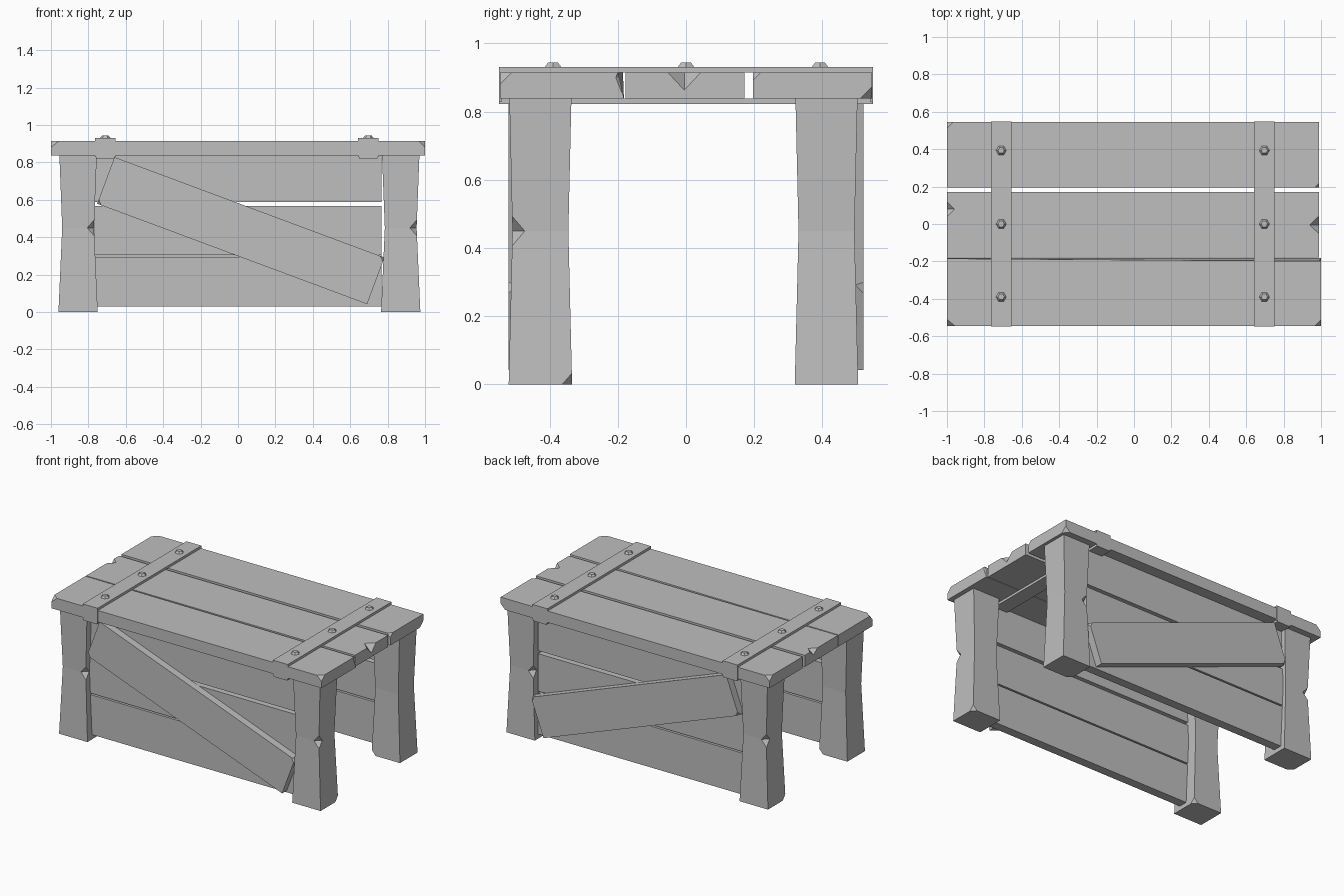
import bpy, bmesh, math
from mathutils import Matrix, Vector

cube = bpy.data.objects.get("Cube")
if cube:
    bpy.data.objects.remove(cube, do_unlink=True)

GREY = (0.52, 0.52, 0.52, 1)
grey = bpy.data.materials.new("plain grey")
grey.use_nodes = True
grey.diffuse_color = GREY
grey.node_tree.nodes["Principled BSDF"].inputs["Base Color"].default_value = GREY


def finish(name, bm):
    bmesh.ops.recalc_face_normals(bm, faces=bm.faces)
    mesh = bpy.data.meshes.new(name)
    bm.to_mesh(mesh)
    bm.free()
    obj = bpy.data.objects.new(name, mesh)
    bpy.context.collection.objects.link(obj)
    mesh.materials.append(grey)
    return obj


def add_box(bm, x, y, z):
    size = Vector((x[1] - x[0], y[1] - y[0], z[1] - z[0]))
    mid = Vector((x[0] + x[1], y[0] + y[1], z[0] + z[1])) / 2
    return bmesh.ops.create_cube(
        bm, size=1, matrix=Matrix.Translation(mid) @ Matrix.Diagonal(size).to_4x4())["verts"]


def box(name, x, y, z):
    bm = bmesh.new()
    add_box(bm, x, y, z)
    return finish(name, bm)


def chip(obj, cuts):
    """Knock octahedral nicks out of corners and edges: (position, outward signs, size)."""
    bm = bmesh.new()
    for pos, sign, size in cuts:
        place = Matrix.Translation(Vector(pos) + Vector(sign) * 0.002)
        bmesh.ops.create_uvsphere(bm, u_segments=4, v_segments=2, radius=1,
                                  matrix=place @ Matrix.Diagonal(size).to_4x4())
    cutter = finish("chip_cutter", bm)
    cutter.hide_render = True
    mod = obj.modifiers.new("chips", "BOOLEAN")
    mod.operation = "DIFFERENCE"
    mod.solver = "EXACT"
    mod.object = cutter
    bpy.context.view_layer.objects.active = obj
    bpy.ops.object.modifier_apply(modifier=mod.name)
    bpy.data.objects.remove(cutter, do_unlink=True)


# Table top planks, with worn corners
TOP = (0.838, 0.915)
front_plank = box("front_top_plank", (-1, 1), (-0.545, -0.182), TOP)
for v in front_plank.data.vertices:
    if v.co.y > -0.3 and v.co.z > 0.9:
        v.co.y -= 0.01 + 0.007 * v.co.x
chip(front_plank, [
    ((-1, -0.545, 0.915), (-1, -1, 1), (0.05, 0.04, 0.04)),
    ((1, -0.545, 0.915), (1, -1, 1), (0.04, 0.04, 0.04)),
    ((1, -0.19, 0.9), (1, 1, 0), (0.02, 0.02, 0.05)),
])
middle_plank = box("middle_top_plank", (-1, 0.99), (-0.178, 0.172), TOP)
chip(middle_plank, [
    ((0.99, -0.005, 0.915), (1, 0, 1), (0.055, 0.052, 0.056)),
    ((-1, 0.08, 0.915), (-1, 0, 1), (0.045, 0.045, 0.035)),
])
back_plank = box("back_top_plank", (-1, 0.99), (0.196, 0.545), TOP)
chip(back_plank, [
    ((-1, 0.545, 0.915), (-1, 1, 1), (0.04, 0.04, 0.04)),
    ((0.99, 0.196, 0.915), (1, -1, 1), (0.03, 0.03, 0.03)),
    ((0.99, 0.545, 0.838), (1, 1, -1), (0.04, 0.04, 0.04)),
])

# Straps looped around the planks, with domed six-sided rivets
for side, x in (("right", -0.71), ("left", 0.697)):
    bm = bmesh.new()
    for y, z, half in (((-0.548, 0.548), (0.915, 0.931), 0.055),
                       ((-0.548, 0.548), (0.822, 0.838), 0.05),
                       ((-0.548, -0.54), (0.83, 0.92), 0.055),
                       ((0.54, 0.548), (0.83, 0.92), 0.055)):
        add_box(bm, (x - half, x + half), y, z)
    finish(side + "_strap", bm)
    for i, y in enumerate((-0.39, 0, 0.393)):
        bm = bmesh.new()
        bmesh.ops.create_cone(
            bm, cap_ends=True, segments=6, radius1=0.03, radius2=0.017, depth=0.016,
            matrix=Matrix.Translation((x, y, 0.936)) @ Matrix.Rotation(math.pi / 6, 4, "Z"))
        finish(f"{side}_rivet_{i + 1}", bm)


def leg(name, x, y, turn):
    """Square post pinched at mid height, nicked on one edge and one foot corner."""
    bm = bmesh.new()
    rings = []
    for hx, hy, z in ((0.105, 0.093, 0), (0.085, 0.082, 0.45), (0.1, 0.091, 0.84)):
        rings.append([bm.verts.new((sx * hx, sy * hy, z))
                      for sx, sy in ((-1, -1), (1, -1), (1, 1), (-1, 1))])
    for low, high in zip(rings, rings[1:]):
        for i in range(4):
            j = (i + 1) % 4
            bm.faces.new((low[i], low[j], high[j], high[i]))
    bm.faces.new(rings[0][::-1])
    bm.faces.new(rings[-1])
    obj = finish(name, bm)
    chip(obj, [
        ((0.085, -0.082, 0.45), (1, -1, 0), (0.04, 0.04, 0.045)),
        ((0.105, 0.093, 0), (1, 1, -1), (0.035, 0.035, 0.042)),
    ])
    obj.location = (x, y, 0)
    obj.rotation_euler.z = turn


for side, x in (("right", -0.855), ("left", 0.87)):
    leg("front_" + side + "_leg", x, -0.427, 0)
    leg("back_" + side + "_leg", x, 0.412, math.pi)

# Side walls: three boards and a diagonal brace each
for wall, s, split in (("front", -1, 0.3), ("back", 1, 0.312)):
    depth = sorted((s * 0.41, s * 0.47))
    for i, z in enumerate(((0.03, split - 0.005), (split + 0.005, 0.568), (0.588, 0.838))):
        box(f"{wall}_wall_board_{i + 1}", (-0.775, 0.767), depth, z)
    brace = box(wall + "_brace", (-0.77, 0.77), (-0.025, 0.025), (-0.133, 0.133))
    chip(brace, [
        ((-0.77, s * 0.025, -0.133), (-1, s, -1), (0.03, 0.03, 0.03)),
        ((0.77, s * 0.025, 0.133), (1, s, 1), (0.03, 0.03, 0.03)),
    ])
    brace.location = (0.015, s * 0.495, 0.435)
    brace.rotation_euler.y = math.radians(20.4)
